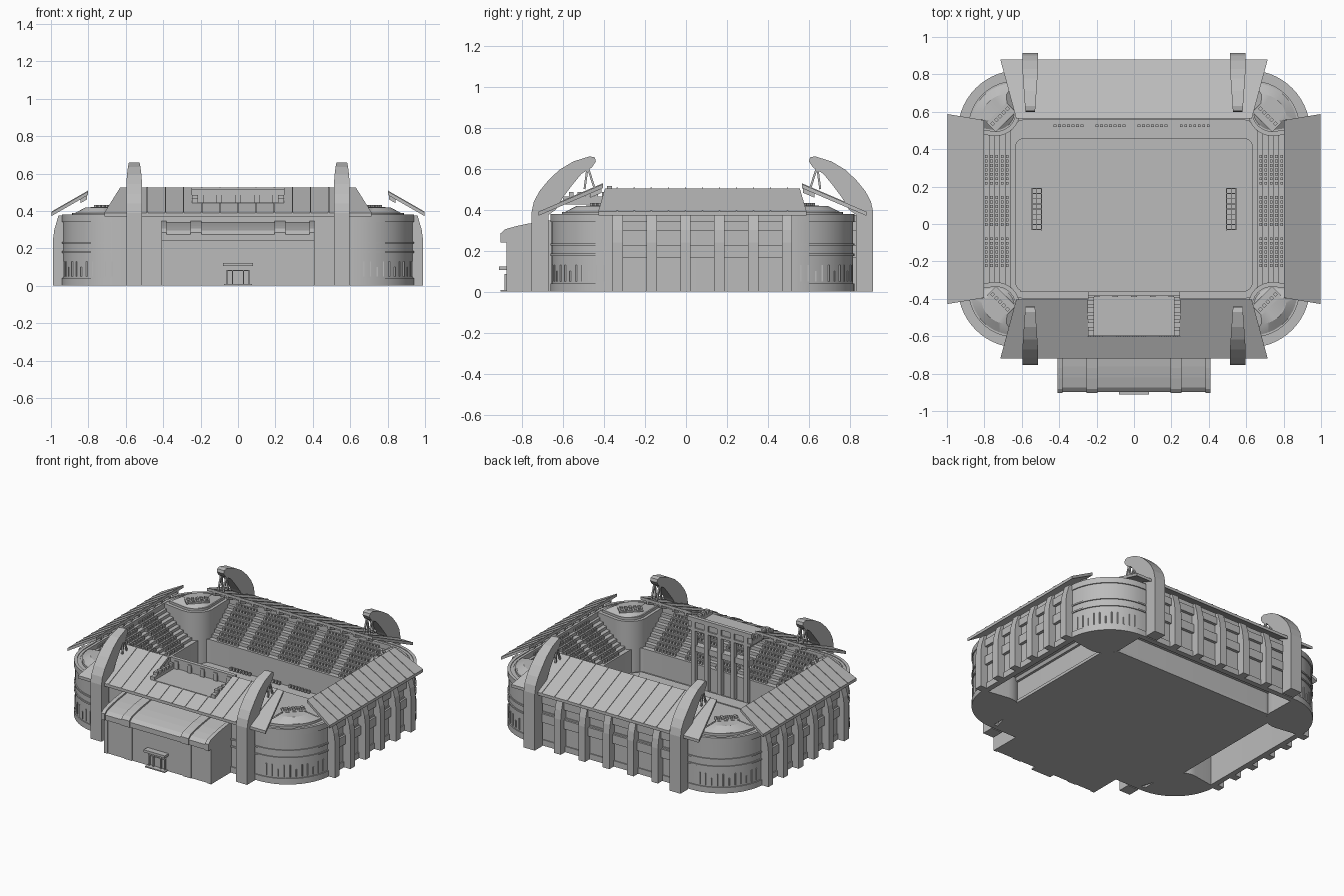
import bpy, bmesh
from math import sin, cos, pi, radians
from mathutils import Vector, Matrix

cube = bpy.data.objects.get("Cube")
if cube:
    bpy.data.objects.remove(cube)

MID = 0.08  # y of the bowl's centre; parts are built around it
ALL = [(1, 1), (-1, 1), (1, -1), (-1, -1)]
SIDES = [(1, 1), (-1, 1)]
ENDS = [(1, 1), (1, -1)]
FRONT = [(1, -1)]

grey = bpy.data.materials.new("stone grey")
grey.use_nodes = True
grey.diffuse_color = (0.5, 0.5, 0.5, 1)
grey.node_tree.nodes["Principled BSDF"].inputs["Base Color"].default_value = (0.5, 0.5, 0.5, 1)


def finish(name, bm, copies=((1, 1),), smooth=False):
    """Mirror the geometry into each copy and make the object."""
    source = bm.copy()
    bm.clear()
    for sx, sy in copies:
        part = source.copy()
        bmesh.ops.transform(part, matrix=Matrix.Diagonal((sx, sy, 1, 1)), verts=part.verts)
        mesh = bpy.data.meshes.new("part")
        part.to_mesh(mesh)
        bm.from_mesh(mesh)
        bpy.data.meshes.remove(mesh)
    bmesh.ops.translate(bm, vec=(0, MID, 0), verts=bm.verts)
    bmesh.ops.recalc_face_normals(bm, faces=bm.faces)
    mesh = bpy.data.meshes.new(name)
    bm.to_mesh(mesh)
    mesh.materials.append(grey)
    ob = bpy.data.objects.new(name, mesh)
    bpy.context.collection.objects.link(ob)
    if smooth:
        bpy.ops.object.select_all(action='DESELECT')
        ob.select_set(True)
        bpy.context.view_layer.objects.active = ob
        bpy.ops.object.shade_smooth_by_angle(angle=radians(30))


def loft(bm, low, high):
    """Closed solid between two matching loops."""
    a = [bm.verts.new(p) for p in low]
    b = [bm.verts.new(p) for p in high]
    bm.faces.new(a)
    bm.faces.new(b)
    for i in range(len(a)):
        j = (i + 1) % len(a)
        bm.faces.new((a[i], a[j], b[j], b[i]))


def prism(bm, pts, lo, hi, axis):
    place = {'x': lambda p, d: (d, p[0], p[1]), 'y': lambda p, d: (p[0], d, p[1]),
             'z': lambda p, d: (p[0], p[1], d)}[axis]
    loft(bm, [place(p, lo) for p in pts], [place(p, hi) for p in pts])


def box(bm, x0, x1, y0, y1, z0, z1):
    prism(bm, [(x0, y0), (x1, y0), (x1, y1), (x0, y1)], z0, z1, 'z')


def beam(bm, p, q, w):
    p, q = Vector(p), Vector(q)
    rot = (q - p).to_track_quat('Z', 'Y').to_matrix().to_4x4()
    size = Matrix.Diagonal((w, w, (q - p).length, 1))
    bmesh.ops.create_cube(bm, size=1, matrix=Matrix.Translation((p + q) / 2) @ rot @ size)


def arc(cx, cy, r, a0, a1, n=14):
    return [(cx + r * cos(a0 + (a1 - a0) * i / n), cy + r * sin(a0 + (a1 - a0) * i / n))
            for i in range(n + 1)]


def rounded(hx, hy, r):
    pts = []
    for k, (sx, sy) in enumerate([(1, 1), (-1, 1), (-1, -1), (1, -1)]):
        pts += arc(sx * (hx - r), sy * (hy - r), r, k * pi / 2, (k + 1) * pi / 2)
    return pts


def ring(bm, hx, hy, r, thick, z0, z1):
    """Closed band around a rounded rectangle."""
    out, inn = rounded(hx, hy, r), rounded(hx - thick, hy - thick, r - thick)
    loops = [[bm.verts.new((x, y, z)) for x, y in p]
             for p, z in ((out, z0), (out, z1), (inn, z1), (inn, z0))]
    for a, b in zip(loops, loops[1:] + loops[:1]):
        for i in range(len(a)):
            j = (i + 1) % len(a)
            bm.faces.new((a[i], a[j], b[j], b[i]))


# Outer wall and its bands
bm = bmesh.new()
ring(bm, 0.935, 0.735, 0.32, 0.03, 0, 0.375)
finish("outer_wall", bm, smooth=True)
bm = bmesh.new()
for z0, z1 in ((0, 0.04), (0.175, 0.185), (0.225, 0.235), (0.34, 0.38)):
    ring(bm, 0.942, 0.742, 0.327, 0.02, z0, z1)
finish("wall_bands", bm, smooth=True)

# Narrow raised window frames on the corners
bm = bmesh.new()
for i in range(1, 12):
    a = radians(5 + i * 6.8)
    x, y = 0.615 + 0.32 * cos(a), 0.415 + 0.32 * sin(a)
    top = 0.13 if i % 3 else 0.1
    beam(bm, (x, y, 0.05), (x, y, top), 0.007)
finish("corner_window_bars", bm, ALL)

# Corner drums with raised caps and small seat blocks
plan = arc(0.615, 0.415, 0.30, 0, pi / 2) + arc(0.74, 0.52, 0.13, pi * 0.95, pi * 1.55, 8)
bm = bmesh.new()
prism(bm, plan, 0, 0.372, 'z')
finish("corner_drums", bm, ALL, True)
bm = bmesh.new()
hub = Vector((0.735, 0.53))


def scaled(s, z):
    return [(*(hub + (Vector(p) - hub) * s), z) for p in plan]


loft(bm, scaled(0.84, 0.37), scaled(0.84, 0.388))
loft(bm, scaled(0.8, 0.385), scaled(0.45, 0.418))
finish("corner_caps", bm, ALL, True)
bm = bmesh.new()
box(bm, -0.035, 0.035, -0.075, 0.075, 0.41, 0.42)
for r in range(2):
    for c in range(5):
        x, y = -0.03 + r * 0.03, -0.065 + c * 0.028
        box(bm, x, x + 0.018, y, y + 0.018, 0.418, 0.426 + r * 0.006)
bmesh.ops.transform(bm, verts=bm.verts, matrix=Matrix.Translation((0.71, 0.49, 0))
                    @ Matrix.Rotation(pi / 4, 4, 'Z'))
finish("corner_seat_blocks", bm, ALL)

# Wall buttresses and bay panels on the short sides and the back
rib = [(0.92, 0), (0.99, 0), (0.99, 0.24), (0.982, 0.3), (0.96, 0.375), (0.92, 0.375)]
PANELS = ((0.165, 0.225), (0.295, 0.345))
bm = bmesh.new()
for i in range(6):
    y = (i - 2.5) * 0.165
    prism(bm, rib, y - 0.025, y + 0.025, 'y')
for z0, z1 in PANELS:
    box(bm, 0.92, 0.955, -0.41, 0.41, z0, z1)
finish("side_buttresses", bm, SIDES)
bm = bmesh.new()
for i in range(5):
    x = (i - 2) * 0.185
    prism(bm, [(p - 0.2, z) for p, z in rib], x - 0.025, x + 0.025, 'x')
for z0, z1 in PANELS:
    box(bm, -0.555, 0.555, 0.72, 0.755, z0, z1)
finish("back_buttresses", bm)

# Four curved pylons with struts holding the long roofs
pylon = [(0.75, 0), (0.833, 0), (0.833, 0.39), (0.822, 0.44), (0.795, 0.49), (0.75, 0.545),
         (0.697, 0.595), (0.63, 0.635), (0.55, 0.66), (0.525, 0.655), (0.52, 0.635), (0.54, 0.605),
         (0.59, 0.575), (0.635, 0.52), (0.68, 0.46), (0.715, 0.40), (0.75, 0.375)]
bm = bmesh.new()
half = [0.042 - max(0, 0.75 - y) * 0.07 for y, z in pylon]
loft(bm, [(0.555 - h, y, z) for h, (y, z) in zip(half, pylon)],
     [(0.555 + h, y, z) for h, (y, z) in zip(half, pylon)])
finish("pylons", bm, ALL)
bm = bmesh.new()
for x in (0.535, 0.575):
    for y in (0.525, 0.575):
        beam(bm, (x, 0.56, 0.61), (x, y, 0.5), 0.01)
finish("pylon_struts", bm, ALL)


# Sloping roofs: s is the position along the edge, v runs from the eaves inwards
def long_roof(s, v, up=0):
    end = 0.715 - 0.085 * v
    return Vector((max(-end, min(end, s)), 0.8 - 0.315 * v, 0.39 + 0.135 * v + up))


def side_roof(s, v, up=0):
    end = 0.508 - 0.033 * v
    return Vector((0.998 - 0.195 * v, max(-end, min(end, s)), 0.392 + 0.112 * v + up))


def roof(bm, fn, s0, s1, v0=0, v1=1, up=0, thick=0.02):
    quad = [fn(s0, v0, up), fn(s1, v0, up), fn(s1, v1, up), fn(s0, v1, up)]
    loft(bm, [p - Vector((0, 0, thick)) for p in quad], quad)


def roof_ribs(bm, fn, n, step, notch=0):
    for i in range(-n, n + 1):
        s = i * step
        inner = 0.38 if abs(s) < notch else 1
        roof(bm, fn, s - 0.003, s + 0.003, 0, inner, 0.004, 0.012)
        if inner == 1:  # bracket below the inner edge
            roof(bm, fn, s - 0.008, s + 0.008, 0.8, 0.98, -0.015, 0.025)


bm = bmesh.new()
roof(bm, long_roof, -1, 1)
roof_ribs(bm, long_roof, 6, 0.097)
finish("back_roof", bm)
bm = bmesh.new()
roof(bm, long_roof, -1, -0.245)
roof(bm, long_roof, 0.245, 1)
roof(bm, long_roof, -0.245, 0.245, 0, 0.38)
roof_ribs(bm, long_roof, 6, 0.097, 0.25)
finish("front_roof", bm, FRONT)
bm = bmesh.new()
roof(bm, side_roof, -1, 1)
roof_ribs(bm, side_roof, 5, 0.083)
finish("side_roofs", bm, SIDES)

# Viewing box set into the front roof, on columns
bm = bmesh.new()
box(bm, -0.24, 0.24, 0.44, 0.68, 0.425, 0.445)
for x in (-0.245, 0.215):
    box(bm, x, x + 0.03, 0.45, 0.68, 0.435, 0.465)
    for i in range(5):
        box(bm, x, x + 0.03, 0.47 + i * 0.04, 0.49 + i * 0.04, 0.465, 0.485)
box(bm, -0.245, 0.245, 0.44, 0.465, 0.485, 0.515)
box(bm, -0.245, 0.245, 0.45, 0.46, 0.44, 0.485)
for i in range(5):
    x = (i - 2) * 0.1
    box(bm, x - 0.015, x + 0.015, 0.44, 0.47, 0.03, 0.5)
box(bm, -0.22, 0.22, 0.45, 0.5, 0.28, 0.32)
finish("viewing_box", bm, FRONT)


# Stepped stands: n terraces rising from inner to outer edge
def stand_profile(p0, p1, z0, z1, n):
    dp, dz = (p1 - p0) / n, (z1 - z0) / n
    pts, under = [(p0, z0 - 0.03), (p0, z0)], []
    for i in range(n):
        pts += [(p0 + dp * (i + 1), z0 + dz * i), (p0 + dp * (i + 1), z0 + dz * (i + 1))]
        under += [(p0 + dp * i + 0.01, z0 + dz * i - 0.03), (p0 + dp * (i + 1), z0 + dz * i - 0.03)]
    return pts + under[::-1]


def seats(bm, length, blocks, p0, p1, z0, z1, n, along_x):
    dp, dz = (p1 - p0) / n, (z1 - z0) / n
    span = length / blocks
    count = int((span - 0.04) / 0.024)
    for row in range(n):
        a, z = p0 + dp * (row + 0.35), z0 + dz * row
        for b in range(blocks):
            for c in range(count):
                s = -length / 2 + span * b + 0.02 + c * 0.024
                if along_x:
                    box(bm, s, s + 0.015, a, a + 0.014, z, z + 0.018)
                else:
                    box(bm, a, a + 0.014, s, s + 0.015, z, z + 0.018)


LONG, SHORT = (0.48, 0.715, 0.18, 0.36, 8), (0.66, 0.915, 0.18, 0.36, 9)
bm = bmesh.new()
prism(bm, stand_profile(*LONG), -0.62, 0.62, 'x')
finish("long_stands", bm, ENDS)
bm = bmesh.new()
prism(bm, stand_profile(*SHORT), -0.43, 0.43, 'y')
finish("side_stands", bm, SIDES)
bm = bmesh.new()
seats(bm, 1.16, 5, *LONG, True)
finish("long_stand_seats", bm, ENDS)
bm = bmesh.new()
seats(bm, 0.66, 3, *SHORT, False)
finish("side_stand_seats", bm, SIDES)
bm = bmesh.new()
seats(bm, 0.9, 4, 0.428, 0.458, 0.03, 0.05, 1, True)
finish("touchline_benches", bm)

# Base floor, pitch and the low wall around it
bm = bmesh.new()
prism(bm, [(0.68, -0.4), (0.68, 0.4), (0.6, 0.49), (-0.6, 0.49), (-0.68, 0.4), (-0.68, -0.4),
           (-0.58, -0.72), (0.58, -0.72)], 0, 0.02, 'z')
finish("base_floor", bm)
bm = bmesh.new()
ring(bm, 0.672, 0.49, 0.08, 0.015, 0, 0.18)
finish("pitch_wall", bm, smooth=True)
bm = bmesh.new()
prism(bm, [(x, y - 0.03) for x, y in rounded(0.635, 0.41, 0.05)], 0.015, 0.03, 'z')
finish("pitch", bm)
bm = bmesh.new()
prism(bm, [(-0.61, -0.44), (0.6, -0.44), (0.56, -0.35), (-0.57, -0.35)], 0.025, 0.036, 'z')
finish("touchline_apron", bm)

# Goals with barred nets
bm = bmesh.new()
for i in range(9):
    y = -0.11 + i * 0.0275
    beam(bm, (0.495, y, 0.08), (0.545, y, 0.07), 0.004)
    beam(bm, (0.545, y, 0.07), (0.545, y, 0.03), 0.004)
for x, z in ((0.495, 0.08), (0.52, 0.075), (0.545, 0.07), (0.545, 0.05)):
    beam(bm, (x, -0.11, z), (x, 0.11, z), 0.005)
for y in (-0.11, 0.11):
    beam(bm, (0.495, y, 0.03), (0.495, y, 0.08), 0.007)
finish("goals", bm, SIDES)

# Entrance hall on the front
hall = [(0.72, 0), (0.95, 0), (0.95, 0.24), (0.978, 0.24), (0.978, 0.275), (0.955, 0.295),
        (0.9, 0.31), (0.843, 0.322), (0.72, 0.34)]
bm = bmesh.new()
prism(bm, hall, -0.405, 0.405, 'x')
finish("entrance_hall", bm, FRONT)
bm = bmesh.new()
for x, w in ((0.225, 0.03), (0.395, 0.013)):
    prism(bm, [(y + (0.006 if y > 0.8 else 0), z + (0.01 if z > 0.25 else 0)) for y, z in hall],
          x - w, x + w, 'x')
finish("hall_ribs", bm, [(1, -1), (-1, -1)])
bm = bmesh.new()
box(bm, -0.08, 0.08, 0.94, 0.992, 0.105, 0.122)
box(bm, -0.075, 0.075, 0.94, 0.985, 0, 0.008)
for x in (-0.062, -0.032, 0.026, 0.056):
    box(bm, x, x + 0.006, 0.94, 0.965, 0, 0.085)
box(bm, -0.062, 0.062, 0.94, 0.965, 0.078, 0.085)
finish("entrance_door", bm, FRONT)
